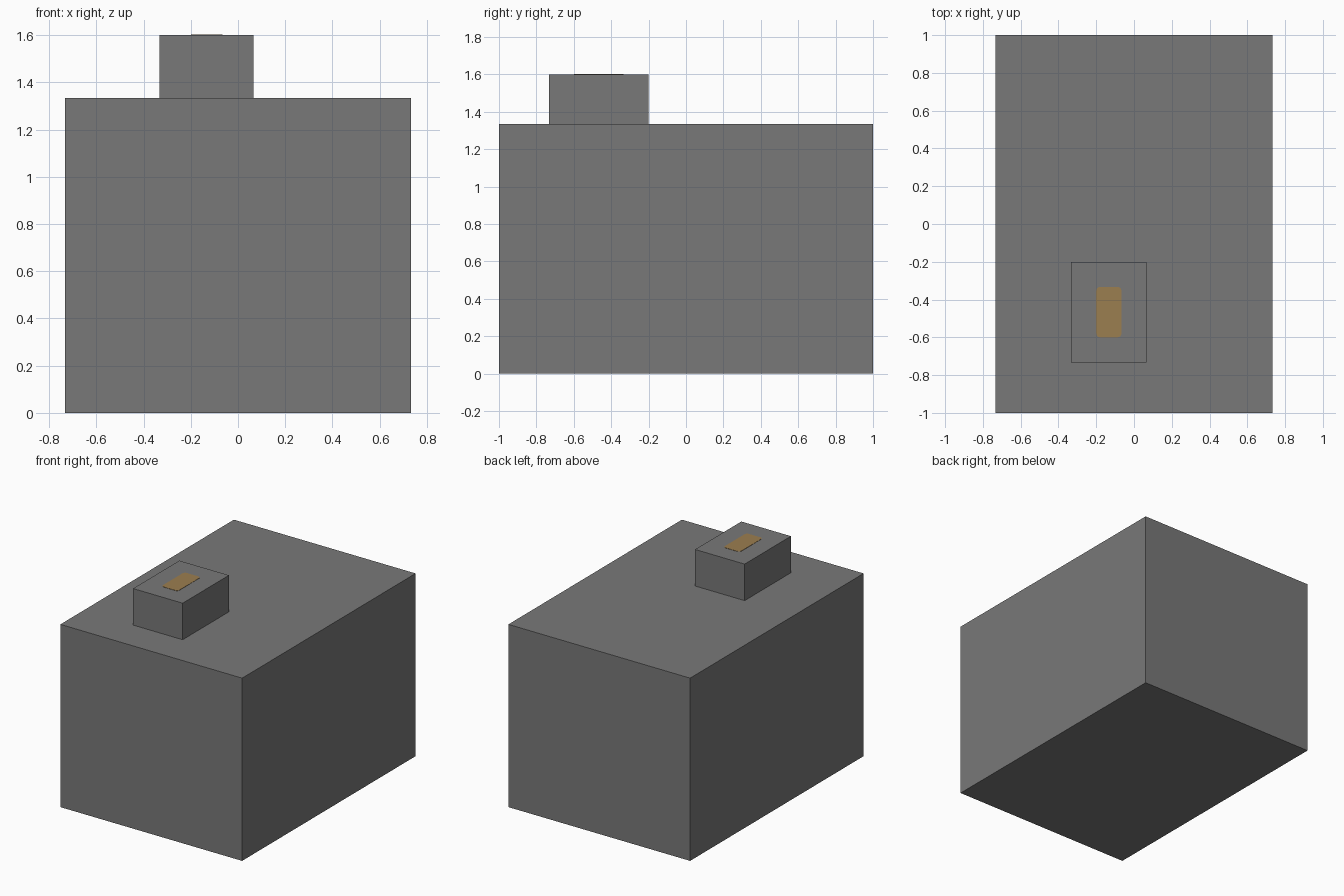
import bpy
import bmesh

cube = bpy.data.objects.get("Cube")
if cube:
    bpy.data.objects.remove(cube, do_unlink=True)

U = 1 / 15  # grid module shared by all parts


def material(name, rgb):
    mat = bpy.data.materials.new(name)
    mat.use_nodes = True
    mat.diffuse_color = (*rgb, 1)
    mat.node_tree.nodes["Principled BSDF"].inputs["Base Color"].default_value = (*rgb, 1)
    return mat


def box(name, low, high, mat, corner=0):
    """Box between two corners, with optional rounded vertical edges."""
    mesh = bpy.data.meshes.new(name)
    bm = bmesh.new()
    bmesh.ops.create_cube(bm, size=1)
    for v in bm.verts:
        for i in range(3):
            v.co[i] = low[i] if v.co[i] < 0 else high[i]
    if corner:
        upright = [e for e in bm.edges
                   if abs(e.verts[0].co.z - e.verts[1].co.z) > 0.5 * (high[2] - low[2])]
        bmesh.ops.bevel(bm, geom=upright, offset=corner, segments=4,
                        profile=0.5, affect='EDGES')
    bm.to_mesh(mesh)
    bm.free()
    mesh.materials.append(mat)
    obj = bpy.data.objects.new(name, mesh)
    bpy.context.collection.objects.link(obj)
    return obj


grey = material("mid grey", (0.19, 0.19, 0.19))
amber = material("muted amber", (0.33, 0.21, 0.08))

# Main body
body_top = 20 * U
box("body", (-11 * U, -1, 0), (11 * U, 1, body_top), grey)

# Small raised block, offset to the front right
block_top = 24 * U
box("raised_block", (-5 * U, -11 * U, body_top), (U, -3 * U, block_top), grey)

# Thin rounded marker plate on the block
box("marker_plate", (-3 * U, -9 * U, block_top), (-U, -5 * U, block_top + 0.002),
    amber, corner=0.02)
